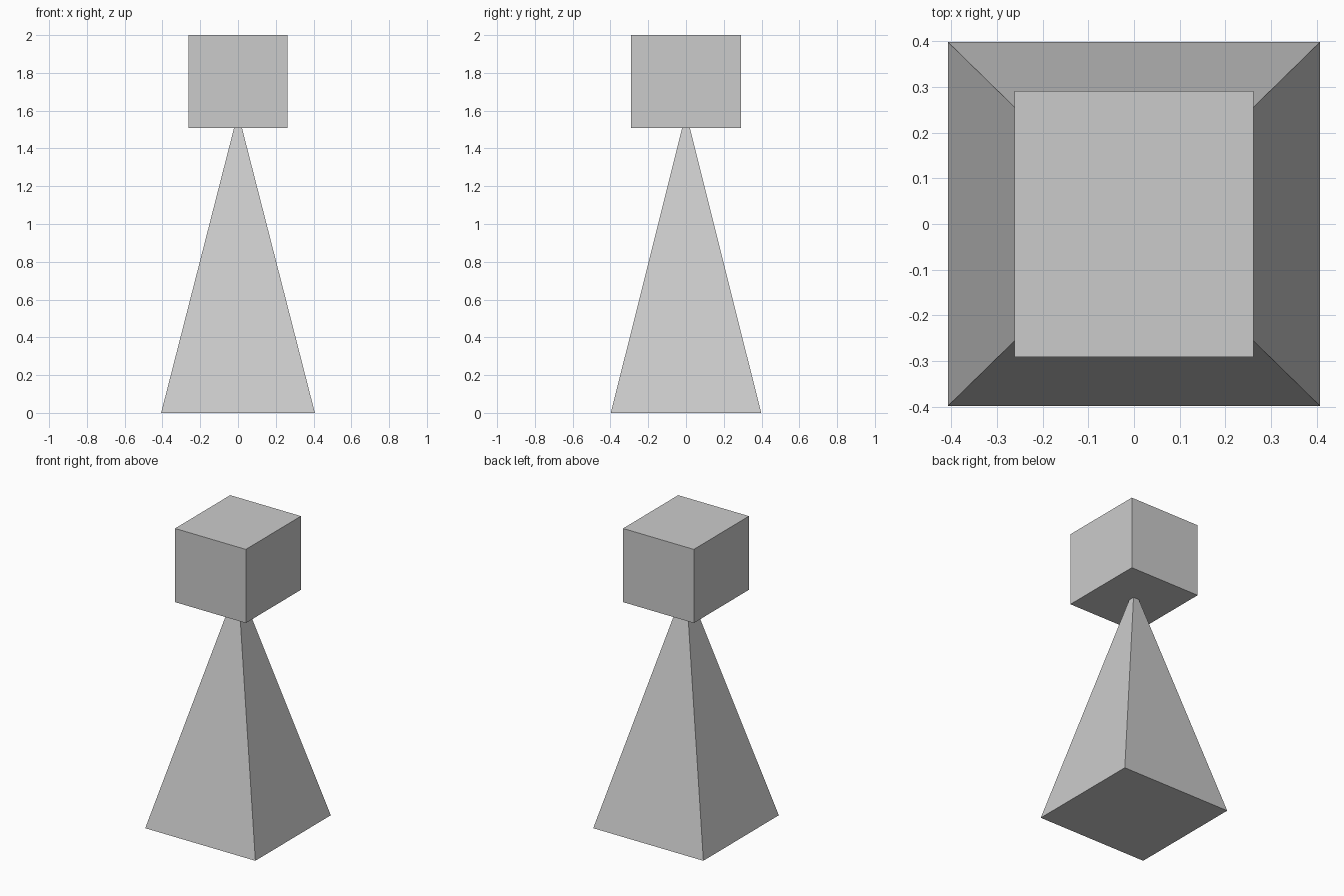
import bpy
import math

if "Cube" in bpy.data.objects:
    bpy.data.objects.remove(bpy.data.objects["Cube"])

# Tapering four-sided body, its tip running up into the head block
HX, HY, TIP = 0.407, 0.398, 1.59
bpy.ops.mesh.primitive_cone_add(vertices=4, radius1=math.sqrt(2), radius2=0, depth=TIP,
                                location=(0, 0, TIP / 2), rotation=(0, 0, math.pi / 4))
body = bpy.context.object
body.name = "pyramid_body"
bpy.ops.object.transform_apply(location=True, rotation=True, scale=True)
body.scale = (HX, HY, 1)
bpy.ops.object.transform_apply(location=False, rotation=False, scale=True)

# Block head resting over the tip
BOTTOM, TOP = 1.508, 2.0
bpy.ops.mesh.primitive_cube_add(size=1, location=(0, 0, (BOTTOM + TOP) / 2))
head = bpy.context.object
head.name = "block_head"
head.scale = (0.523, 0.582, TOP - BOTTOM)
bpy.ops.object.transform_apply(location=False, rotation=False, scale=True)
